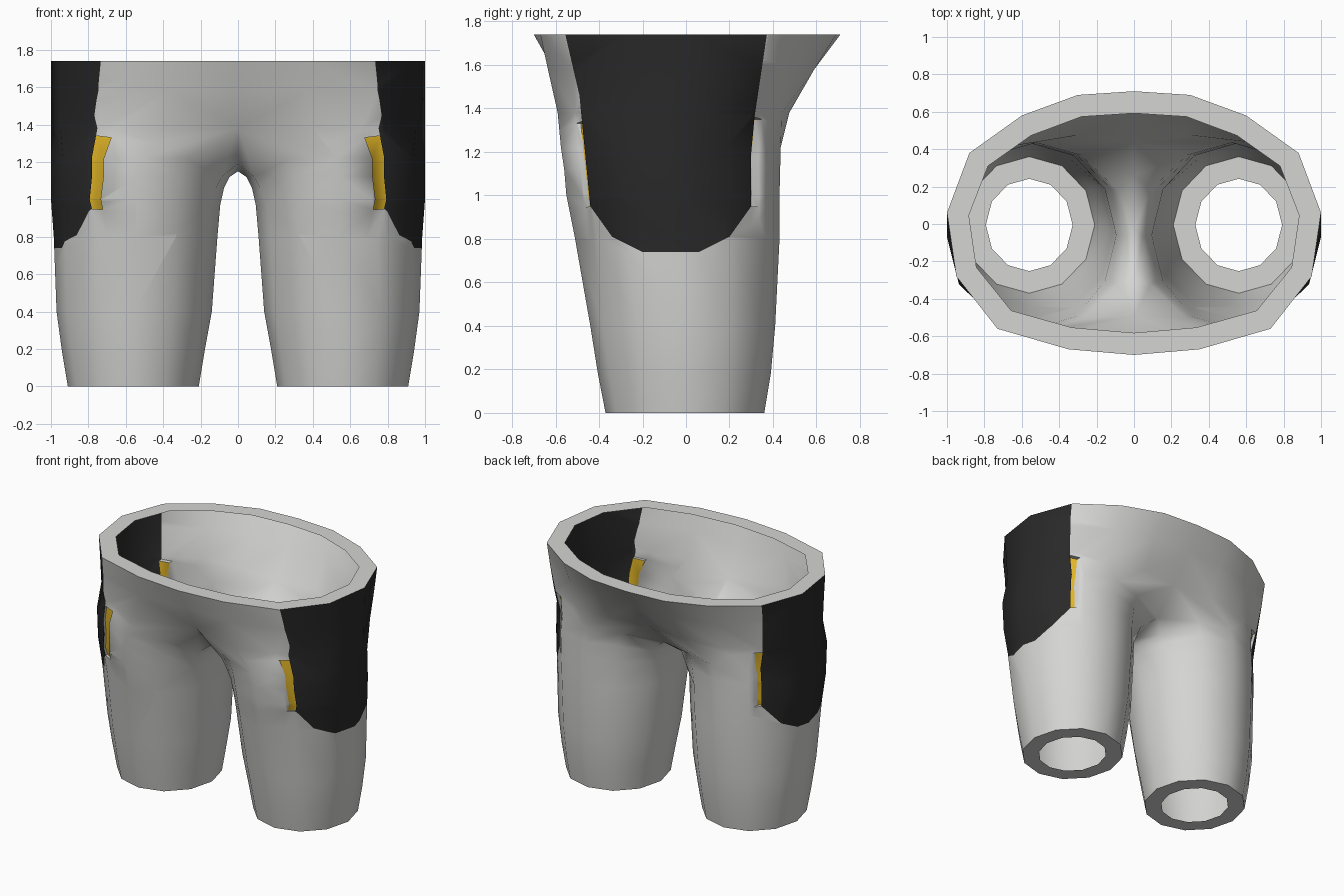
import bpy, bmesh, math
from mathutils import Vector

if "Cube" in bpy.data.objects:
    bpy.data.objects.remove(bpy.data.objects["Cube"])


def material(name, rgb):
    m = bpy.data.materials.new(name)
    m.diffuse_color = (*rgb, 1)
    m.use_nodes = True
    m.node_tree.nodes["Principled BSDF"].inputs["Base Color"].default_value = m.diffuse_color
    return m


MATS = [material("light grey cloth", (0.66, 0.66, 0.65)),
        material("black panel", (0.022, 0.022, 0.022)),
        material("gold trim", (0.75, 0.46, 0.02))]
HEM = 0.118

# leg rings: outer z, inner z, inner x, outer x, front y, back y
LEG = [(0, 0, .21, .91, -.37, .36), (.18, .18, .18, .94, -.405, .39),
       (.4, .4, .14, .97, -.44, .41), (.8, .8, .11, .985, -.51, .43),
       (1.0, .97, .095, 1.0, -.55, .43), (1.12, 1.06, .075, 1.0, -.56, .433),
       (1.22, 1.12, .045, 1.0, -.575, .435)]
# hip rings: z and the half outline from front centre to back centre
HIP = [(1.38, [(0, -.49), (.4, -.59), (.775, -.475), (.95, -.25), (1, .05), (.87, .31),
               (.6, .44), (.3, .475), (0, .44)]),
       (1.58, [(0, -.61), (.37, -.635), (.75, -.517), (.95, -.265), (1, .055), (.88, .345),
               (.6, .51), (.3, .59), (0, .59)]),
       (1.74, [(0, -.70), (.35, -.67), (.73, -.56), (.95, -.28), (1, .06), (.88, .38),
               (.6, .58), (.3, .69), (0, .71)])]
CROTCH = [(0, .26, 1.19), (0, -.03, 1.15), (0, -.30, 1.19)]
# side panel outline in y, z
PANEL = [(-.56, 1.76), (-.49, 1.46), (-.44, .95), (-.34, .81), (-.2, .74), (.06, .74),
         (.2, .81), (.3, .95), (.3, 1.2), (.315, 1.36), (.375, 1.76)]
# recessed trim slots beside the panel: outline in y, z and inward step
SLOTS = [([(-.44, .95), (-.464, .945), (-.505, 1.33), (-.4782, 1.34)], .021),
         ([(.3, .95), (.337, .95), (.332, 1.17), (.348, 1.35), (.315, 1.36), (.3, 1.2)], -.033)]


def inside(f, poly):
    c = f.calc_center_median()
    hit = False
    for (y1, z1), (y2, z2) in zip(poly, poly[1:] + poly[:1]):
        if (z1 > c.z) != (z2 > c.z) and c.y < y1 + (c.z - z1) / (z2 - z1) * (y2 - y1):
            hit = not hit
    return hit and c.x > .6


def cut(bm, chain):
    """Cut a line of y, z points into the outer side of the half."""
    for (y1, z1), (y2, z2) in zip(chain, chain[1:]):
        faces = []
        for f in bm.faces:
            ys = [v.co.y for v in f.verts]
            zs = [v.co.z for v in f.verts]
            if (f.calc_center_median().x > .45
                    and max(ys) > min(y1, y2) and min(ys) < max(y1, y2)
                    and max(zs) > min(z1, z2) - .001 and min(zs) < max(z1, z2) + .001):
                faces.append(f)
        geom = (faces + list({e for f in faces for e in f.edges})
                + list({v for f in faces for v in f.verts}))
        bmesh.ops.bisect_plane(bm, geom=geom, dist=1e-4, plane_co=(0, y1, z1),
                               plane_no=Vector((0, z1 - z2, y2 - y1)).normalized())


# outer surface of one half: leg rings, then hip rings joined over the crotch
bm = bmesh.new()
rings = []
for z, z_in, xi, xo, yf, yb in LEG:
    ring = []
    for k in range(12):
        a, r = math.radians((k - 4) * 30), 1
        if k == 2 and z > .5:                 # flatter front beside the panel
            a, r = math.radians(-54.5), .958
        x = (xi + xo) / 2 + r * (xo - xi) / 2 * math.cos(a)
        if k in (9, 11) and z > 1.1:          # flatter inner thigh at the crotch
            x -= .02
        ring.append(bm.verts.new((x, (yf + yb) / 2 + r * (yb - yf) / 2 * math.sin(a),
                                  z_in if k > 8 else z)))
    rings.append(ring)
for z, pts in HIP:
    rings.append([bm.verts.new((x, y, z)) for x, y in pts])
rings[len(LEG)] += [bm.verts.new(p) for p in CROTCH]
for low, up in zip(rings, rings[1:]):
    for i in range(12 if len(up) == 12 else 8):
        j = (i + 1) % 12
        bm.faces.new((low[i], low[j], up[j], up[i]))

# black side panel
cut(bm, PANEL)
for f in bm.faces:
    f.material_index = int(inside(f, PANEL))

# gold trim: cut the slots, step them inwards, leave the slot walls grey
for poly, step in SLOTS:
    cut(bm, poly[:4] if step > 0 else poly[:5])
    floor = [f for f in bm.faces if f.material_index == 0 and inside(f, poly)]
    for f in floor:
        f.material_index = 2
    old = set(bm.faces) - set(floor)
    new = bmesh.ops.extrude_face_region(bm, geom=floor)["geom"]
    top = {g for g in new if isinstance(g, bmesh.types.BMFace)}
    for g in new:
        if isinstance(g, bmesh.types.BMVert):
            g.co.y += step
    bmesh.ops.delete(bm, geom=[f for f in floor if f.is_valid], context="FACES")
    for f in bm.faces:
        if f not in old and f not in top:
            f.material_index = 0

# mirror the half and weld the centre seam
copy = bmesh.ops.duplicate(bm, geom=bm.verts[:] + bm.edges[:] + bm.faces[:])["geom"]
for g in copy:
    if isinstance(g, bmesh.types.BMVert):
        g.co.x *= -1
bmesh.ops.reverse_faces(bm, faces=[g for g in copy if isinstance(g, bmesh.types.BMFace)])
bmesh.ops.remove_doubles(bm, verts=bm.verts[:], dist=1e-4)
bm.normal_update()

# flat hems turned inwards at the waist and the leg openings
inner, pairs = {}, []
for e in [e for e in bm.edges if len(e.link_faces) == 1]:
    if not all(v.co.z < .001 or v.co.z > 1.739 for v in e.verts):
        continue
    loop = e.link_loops[0]
    pairs.append((loop.vert, loop.link_loop_next.vert))
    for v in e.verts:
        n = v.normal.copy()
        n.z = 0
        inner[v] = v.co - n.normalized() * HEM
inner = {v: bm.verts.new(co) for v, co in inner.items()}
for a, b in pairs:
    bm.faces.new((b, a, inner[a], inner[b]))

me = bpy.data.meshes.new("shorts")
bm.to_mesh(me)
bm.free()
for m in MATS:
    me.materials.append(m)
shorts = bpy.data.objects.new("shorts", me)
bpy.context.collection.objects.link(shorts)
bpy.context.view_layer.objects.active = shorts
shorts.select_set(True)
bpy.ops.object.shade_smooth_by_angle(angle=math.radians(70))
